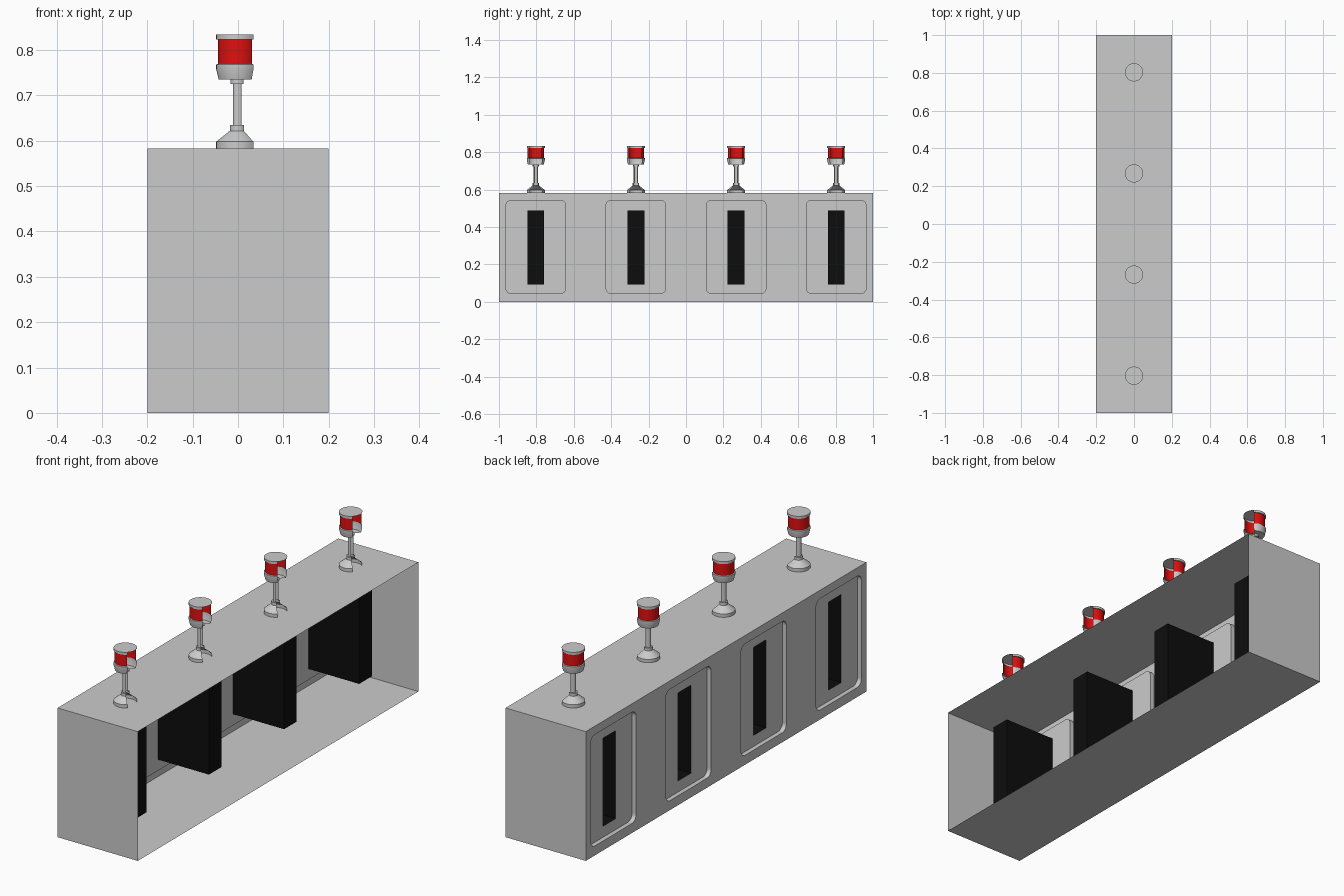
import bpy, bmesh
from math import cos, sin, pi

if "Cube" in bpy.data.objects:
    bpy.data.objects.remove(bpy.data.objects["Cube"])

W, L, H = 0.2, 1.0, 0.583            # half width, half length, height
CENTRES = (-0.803, -0.268, 0.268, 0.803)
CELLS = (-1.0, -0.535, 0.0, 0.535, 1.0)
RECESS_X, SLOT_END_X = -0.18, 0.074


def material(name, colour):
    m = bpy.data.materials.new(name)
    m.diffuse_color = colour
    m.use_nodes = True
    m.node_tree.nodes["Principled BSDF"].inputs["Base Color"].default_value = m.diffuse_color
    return m


red = material("red_lens", (0.75, 0.005, 0.005, 1))
black = material("black_slot", (0.004, 0.004, 0.004, 1))


def finish(bm, name, mat=None, smooth=False):
    bmesh.ops.remove_doubles(bm, verts=bm.verts, dist=1e-5)
    me = bpy.data.meshes.new(name)
    bm.to_mesh(me)
    bm.free()
    if mat:
        me.materials.append(mat)
    ob = bpy.data.objects.new(name, me)
    bpy.context.collection.objects.link(ob)
    if smooth:
        bpy.ops.object.select_all(action='DESELECT')
        ob.select_set(True)
        bpy.context.view_layer.objects.active = ob
        bpy.ops.object.shade_smooth_by_angle(angle=pi / 6)
    return ob


def face(bm, pts):
    bm.faces.new([bm.verts.new(p) for p in pts])


def rect(x, y0, y1, z0, z1):
    return [(x, y1, z1), (x, y0, z1), (x, y0, z0), (x, y1, z0)]


def rounded(x, y0, y1, z0, z1, r, n=6):
    """Four corner arcs in the same order as rect()."""
    mids = [(y1 - r, z1 - r), (y0 + r, z1 - r), (y0 + r, z0 + r), (y1 - r, z0 + r)]
    return [[(x, cy + r * cos((c + i / n) * pi / 2), cz + r * sin((c + i / n) * pi / 2))
             for i in range(n + 1)] for c, (cy, cz) in enumerate(mids)]


def ring(bm, corners, arcs, outer):
    """Flat faces between a rectangle and a rounded rectangle."""
    for c in range(4):
        d = (c + 1) % 4
        for a, b in zip(arcs[c], arcs[c][1:]):
            face(bm, [corners[c], a, b] if not outer else [corners[c], b, a])
        quad = [corners[c], corners[d], arcs[d][0], arcs[c][-1]]
        face(bm, quad if outer else quad[::-1])


def sleeve(bm, a, b):
    for i in range(len(a)):
        j = (i + 1) % len(a)
        face(bm, [a[i], b[i], b[j], a[j]])


# Housing: sheet box with an open +x side and four recessed panels on -x
bm = bmesh.new()
face(bm, [(-W, -L, 0), (-W, L, 0), (W, L, 0), (W, -L, 0)])
face(bm, [(-W, -L, H), (W, -L, H), (W, L, H), (-W, L, H)])
face(bm, [(-W, -L, 0), (W, -L, 0), (W, -L, H), (-W, -L, H)])
face(bm, [(-W, L, 0), (-W, L, H), (W, L, H), (W, L, 0)])
for i, y in enumerate(CENTRES):
    lip, panel = (rounded(x, y - 0.162, y + 0.162, 0.043, 0.545, 0.03)
                  for x in (-W, RECESS_X))
    ring(bm, rect(-W, CELLS[i], CELLS[i + 1], 0, H), lip, True)
    sleeve(bm, sum(lip, []), sum(panel, []))
    ring(bm, rect(RECESS_X, y - 0.045, y + 0.045, 0.093, 0.49), panel, False)
bmesh.ops.remove_doubles(bm, verts=bm.verts, dist=1e-5)
bmesh.ops.recalc_face_normals(bm, faces=bm.faces)
finish(bm, "housing")

# Deep black pockets opening on the panels
for i, y in enumerate(CENTRES):
    bm = bmesh.new()
    mouth, end = (rect(x, y - 0.045, y + 0.045, 0.093, 0.49) for x in (RECESS_X, SLOT_END_X))
    sleeve(bm, mouth, end)
    face(bm, end)
    finish(bm, f"slot_pocket_{i + 1}", black)


# Beacon lamps: profiles swept 270 degrees, quarter towards +x left open
def sweep(bm, profile, n=24):
    a = [pi / 4 + 1.5 * pi * i / n for i in range(n + 1)]
    grid = [[bm.verts.new((r * cos(t), r * sin(t), z)) for r, z in profile] for t in a]
    for g, h in zip(grid, grid[1:]):
        for k in range(len(profile) - 1):
            bm.faces.new((g[k], g[k + 1], h[k + 1], h[k]))


bm = bmesh.new()
sweep(bm, [(0.048, 0.834), (0.048, 0.823), (0.044, 0.823)])
face(bm, [(0.048 * cos(pi * i / 16), 0.048 * sin(pi * i / 16), 0.834) for i in range(32)])
cap = finish(bm, "lamp_cap", smooth=True)

bm = bmesh.new()
sweep(bm, [(0.044, 0.823), (0.044, 0.77)])
lens = finish(bm, "lamp_lens", red, True)

bm = bmesh.new()
sweep(bm, [(0.044, 0.77), (0.048, 0.768), (0.048, 0.757), (0.0425, 0.735),
           (0.0165, 0.735), (0.0165, 0.725), (0.0115, 0.725), (0.0115, 0.635),
           (0.018, 0.635), (0.018, 0.622), (0.048, 0.598), (0.048, H)])
stand = finish(bm, "lamp_stand", smooth=True)

for part in (cap, lens, stand):
    part.location.y = CENTRES[0]
    for y in CENTRES[1:]:
        copy = part.copy()
        copy.location.y = y
        bpy.context.collection.objects.link(copy)
